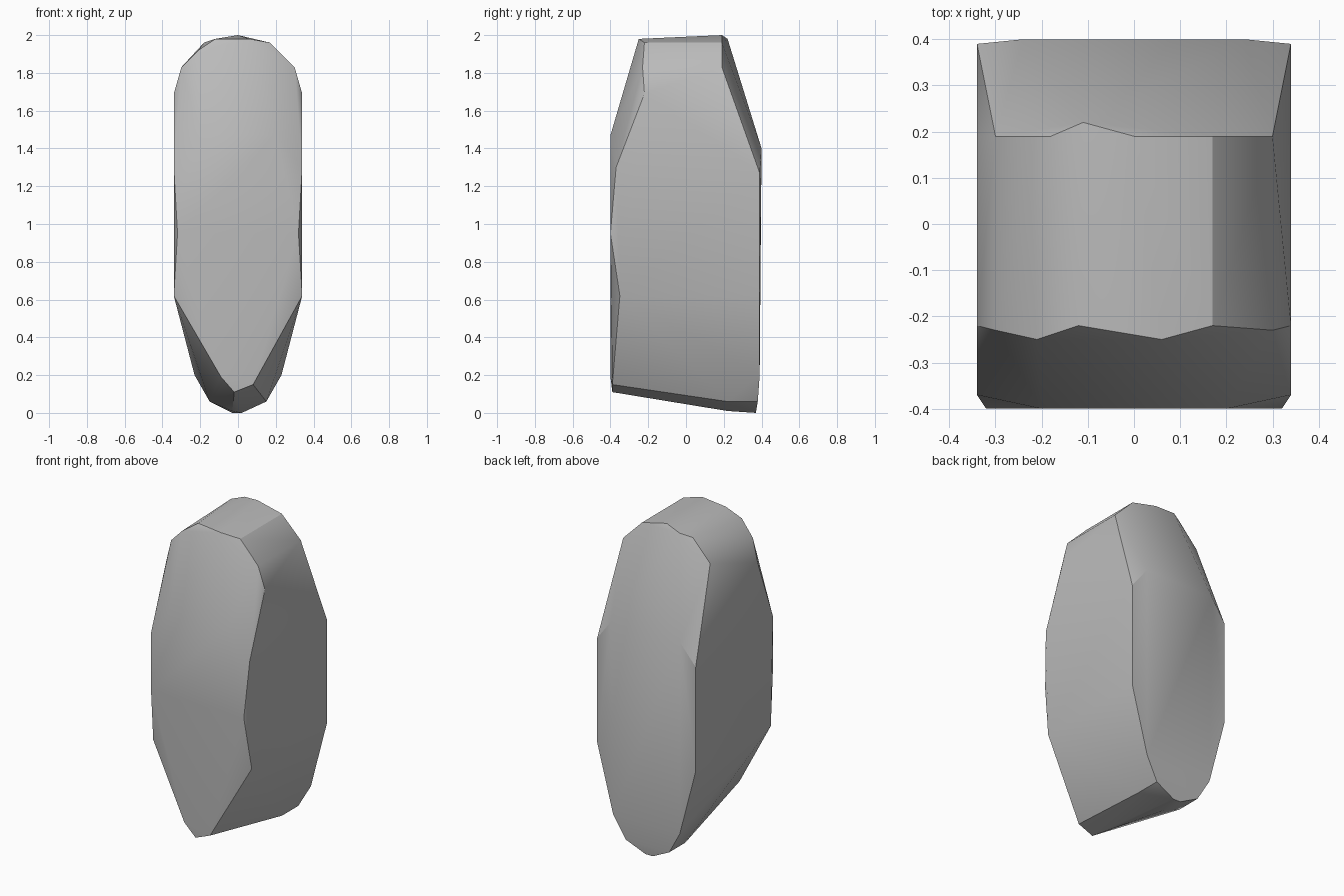
import bpy
import bmesh
import math
from mathutils import Vector

# Remove only the default cube
default_cube = bpy.data.objects.get("Cube")
if default_cube:
    bpy.data.objects.remove(default_cube, do_unlink=True)


def make_material(name, colour):
    material = bpy.data.materials.new(name)
    material.use_nodes = True
    material.diffuse_color = colour
    shader = next(n for n in material.node_tree.nodes if n.type == "BSDF_PRINCIPLED")
    shader.inputs["Base Color"].default_value = colour
    return material


def mirrored(points):
    """Return the corner points together with their copies across x = 0."""
    return [Vector((side * x, y, z)) for x, y, z in points for side in (1, -1)]


def hull_object(name, corners, material, weld_angle, smooth_angle):
    """Chisel one solid stone out of its corner points."""
    bm = bmesh.new()
    for corner in corners:
        bm.verts.new(corner)
    result = bmesh.ops.convex_hull(bm, input=bm.verts[:])
    loose = [v for v in bm.verts if not v.link_faces]
    bmesh.ops.delete(bm, geom=loose, context="VERTS")
    bmesh.ops.dissolve_limit(bm, angle_limit=math.radians(weld_angle),
                             verts=bm.verts[:], edges=bm.edges[:])
    bmesh.ops.recalc_face_normals(bm, faces=bm.faces[:])
    mesh = bpy.data.meshes.new(name)
    bm.to_mesh(mesh)
    bm.free()
    mesh.materials.append(material)
    stone = bpy.data.objects.new(name, mesh)
    bpy.context.collection.objects.link(stone)
    bpy.ops.object.select_all(action="DESELECT")
    stone.select_set(True)
    bpy.context.view_layer.objects.active = stone
    bpy.ops.object.shade_smooth_by_angle(angle=math.radians(smooth_angle))
    return stone


# Rounded crown: front rim, then back rim
crown = mirrored([(.3, -.23, 1.83), (.34, -.22, 1.69), (.3, .19, 1.83)])
crown += [Vector(p) for p in (
    (-.21, -.25, 1.92), (-.12, -.22, 1.98), (.06, -.25, 1.98), (.17, -.22, 1.96),
    (-.34, .19, 1.67), (-.18, .19, 1.96), (-.11, .22, 1.98), (0, .19, 2), (.17, .19, 1.96))]

# Shoulders where the sloped faces meet the upright front and back
shoulders = mirrored([(.2, -.4, 1.47), (.34, -.37, 1.3), (.24, .4, 1.4), (.34, .39, 1.27)])

# Waist, the lower edge of the upright sides
waist = mirrored([(.32, -.4, .95), (.34, -.35, .62), (.34, .39, .62)])

# Tapered foot: raised at the front, lowest at the back
foot = mirrored([(.23, .39, .2), (.15, .38, .06), (.15, .22, .06)])
foot += [Vector(p) for p in (
    (-.09, -.4, .19), (-.02, -.39, .11), (.08, -.39, .15),
    (-.03, .22, .01), (.02, .37, 0), (-.03, .37, 0))]

grey_stone = make_material("grey stone", (.5, .5, .5, 1))
hull_object("standing_stone", crown + shoulders + waist + foot, grey_stone, 1, 30)
